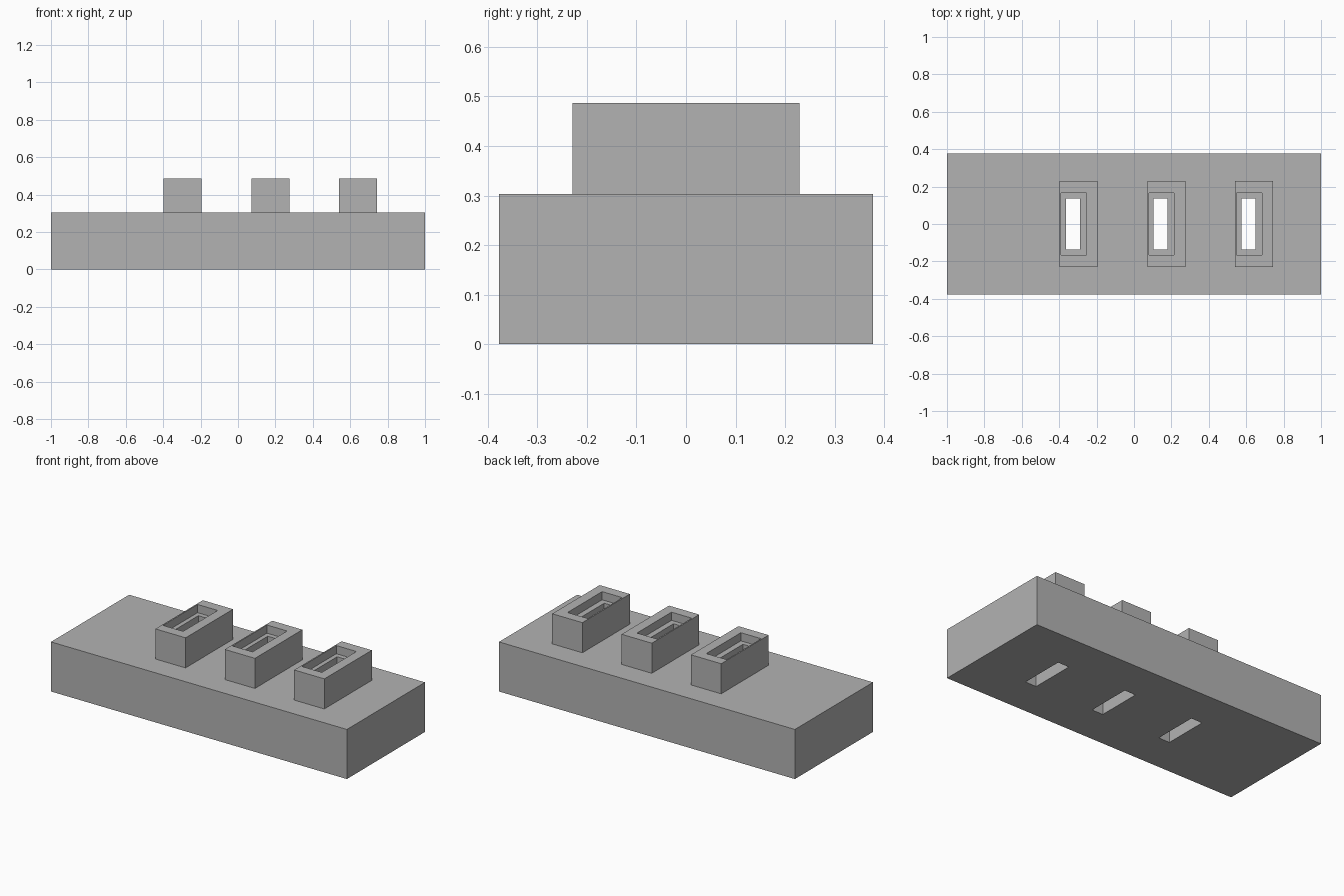
import bpy
import bmesh
from mathutils import Vector

cube = bpy.data.objects.get("Cube")
if cube:
    bpy.data.objects.remove(cube, do_unlink=True)

# One plain grey for the whole model
grey = bpy.data.materials.new("plain_grey")
grey.use_nodes = True
colour = (0.45, 0.45, 0.45, 1)
grey.diffuse_color = colour
grey.node_tree.nodes["Principled BSDF"].inputs["Base Color"].default_value = colour


def box(name, x0, x1, half_y, z0, z1):
    """Box spanning x0..x1 and z0..z1, centred on y."""
    bm = bmesh.new()
    bmesh.ops.create_cube(bm, size=1)
    bmesh.ops.scale(bm, vec=(x1 - x0, 2 * half_y, z1 - z0), verts=bm.verts)
    bmesh.ops.translate(bm, vec=Vector(((x0 + x1) / 2, 0, (z0 + z1) / 2)), verts=bm.verts)
    mesh = bpy.data.meshes.new(name)
    bm.to_mesh(mesh)
    bm.free()
    mesh.materials.append(grey)
    obj = bpy.data.objects.new(name, mesh)
    bpy.context.scene.collection.objects.link(obj)
    return obj


def cut(target, cutter):
    """Subtract the cutter from the target and apply the result."""
    mod = target.modifiers.new("opening", "BOOLEAN")
    mod.operation = "DIFFERENCE"
    mod.solver = "EXACT"
    mod.object = cutter
    bpy.context.view_layer.objects.active = target
    bpy.ops.object.modifier_apply(modifier=mod.name)


BASE_TOP, HOUSING_TOP, POCKET_FLOOR = 0.303, 0.487, 0.437
base = box("base_block", -1, 1, 0.377, 0, BASE_TOP)

# Three open-topped housings, each with an off-centre pocket and a slot through the base
for i, x in enumerate((-0.398, 0.071, 0.54)):
    housing = box(f"housing_{i + 1}", x, x + 0.204, 0.229, BASE_TOP, HOUSING_TOP)
    pocket = box("pocket_cutter", x + 0.008, x + 0.144, 0.167, POCKET_FLOOR, 0.6)
    slot = box("slot_cutter", x + 0.034, x + 0.109, 0.137, -0.1, 0.6)
    cut(housing, pocket)
    cut(housing, slot)
    cut(base, slot)
    for cutter in (pocket, slot):
        bpy.data.objects.remove(cutter, do_unlink=True)
